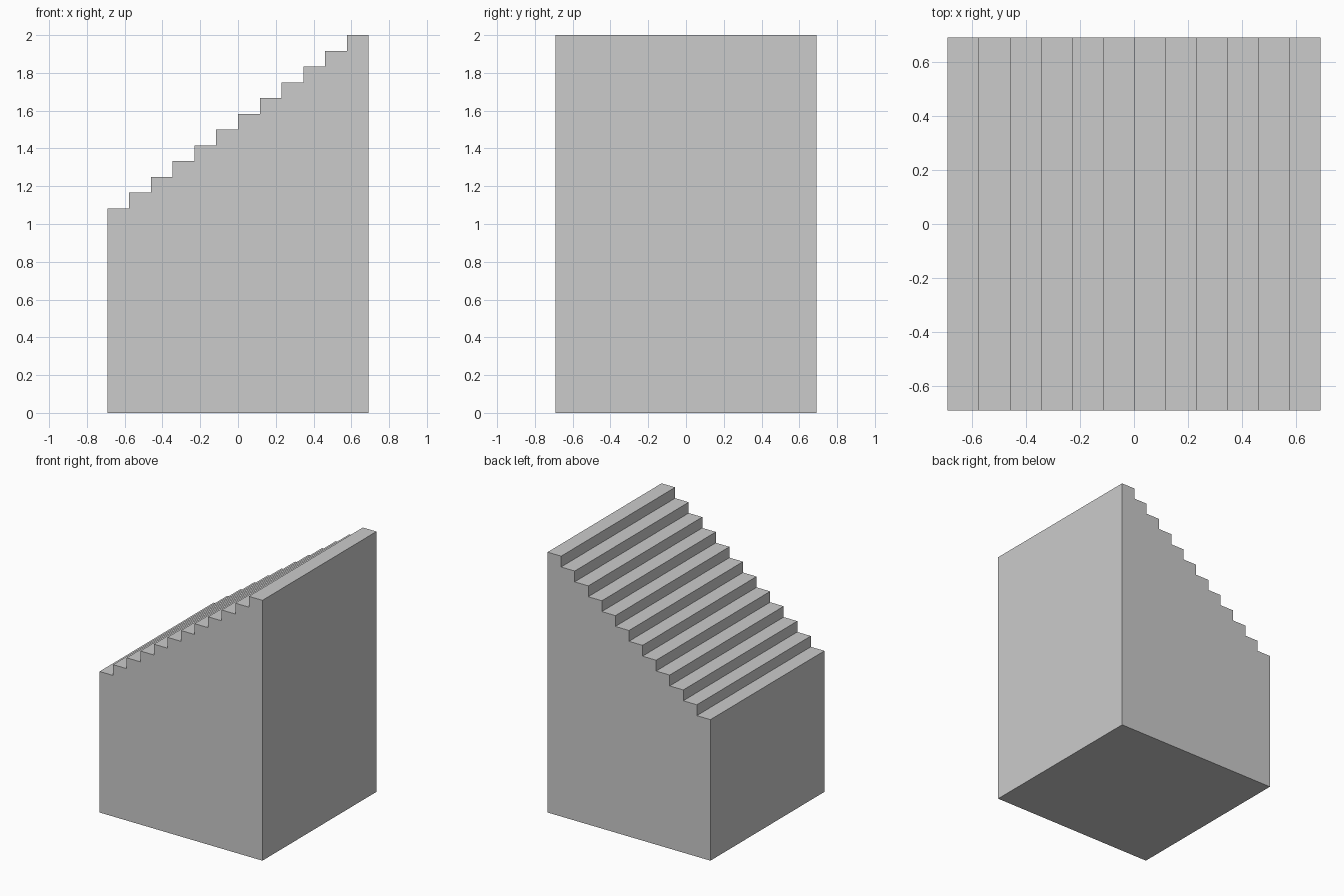
import bpy
import bmesh

if "Cube" in bpy.data.objects:
    bpy.data.objects.remove(bpy.data.objects["Cube"])

STEPS = 12
HALF = 0.692            # half width and half depth
BASE, TOP = 1.0, 2.0    # height below the first riser, height of the last tread
RUN = 2 * HALF / STEPS
RISE = (TOP - BASE) / STEPS

# Side profile: flat base, then a riser and tread for each step
profile = [(HALF, 0), (-HALF, 0)]
for i in range(STEPS):
    x, z = -HALF + i * RUN, BASE + (i + 1) * RISE
    profile += [(x, z), (x + RUN, z)]

# Extrude the profile from front to back
bm = bmesh.new()
face = bm.faces.new([bm.verts.new((x, -HALF, z)) for x, z in profile])
result = bmesh.ops.extrude_face_region(bm, geom=[face], use_keep_orig=True)
verts = [g for g in result["geom"] if isinstance(g, bmesh.types.BMVert)]
bmesh.ops.translate(bm, verts=verts, vec=(0, 2 * HALF, 0))
bmesh.ops.recalc_face_normals(bm, faces=bm.faces[:])

# Stepped block
mesh = bpy.data.meshes.new("stair_block")
bm.to_mesh(mesh)
bm.free()
bpy.context.collection.objects.link(bpy.data.objects.new("stair_block", mesh))
